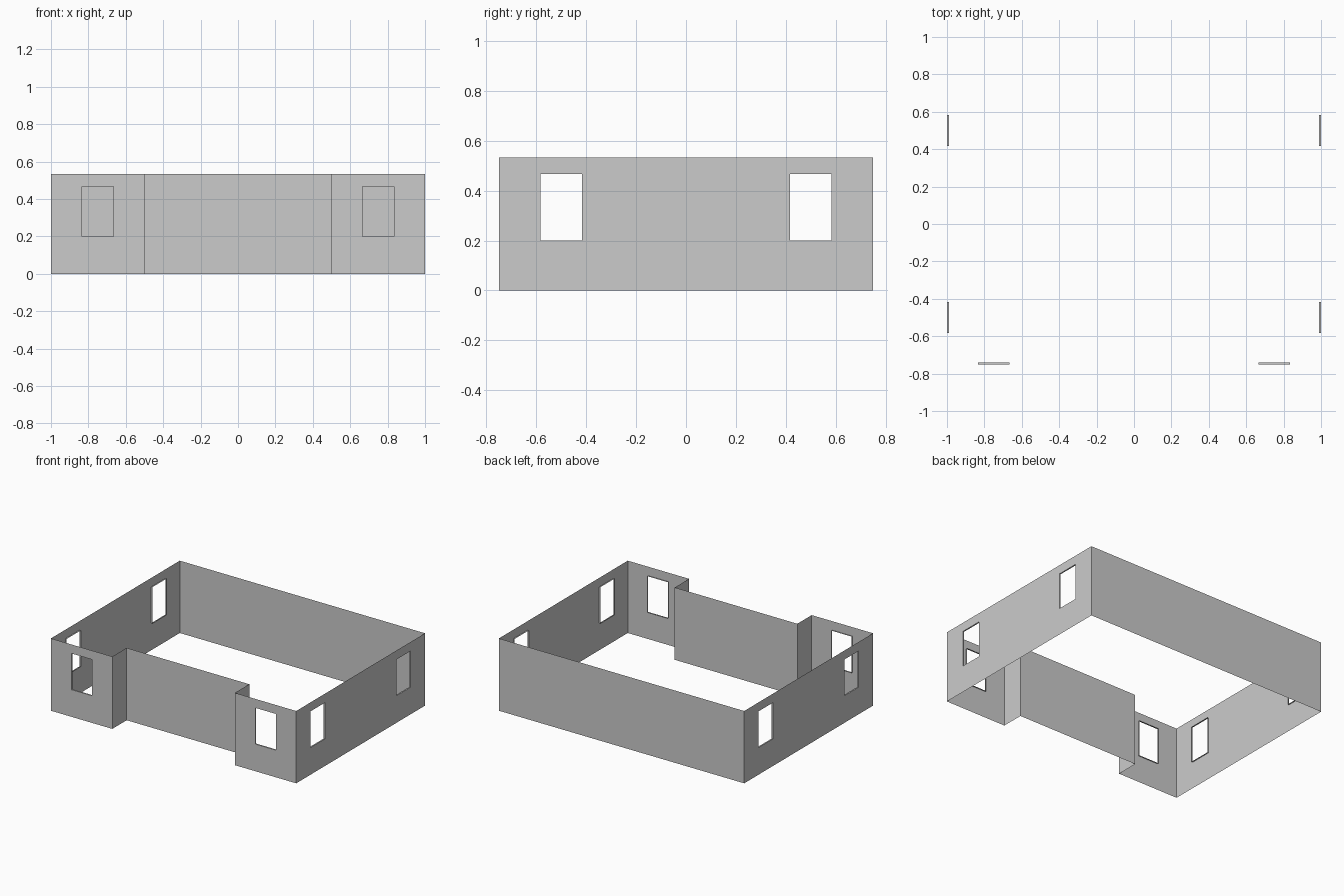
import bpy, bmesh
from mathutils import Vector

if "Cube" in bpy.data.objects:
    bpy.data.objects.remove(bpy.data.objects["Cube"])

HEIGHT = 0.533
SILL, HEAD = 0.2, 0.467
HALF = 0.0833      # half window width
REVEAL = 0.01      # depth of window lining
UP = Vector((0, 0, 1))


def wall(name, start, end, windows=()):
    """Thin wall sheet; windows are centre distances along the wall."""
    a, b = Vector((*start, 0)), Vector((*end, 0))
    along = (b - a).normalized()
    inward = UP.cross(along)
    bm = bmesh.new()

    def pt(u, z, depth=0.0):
        return bm.verts.new(a + along * u + UP * z + inward * depth)

    def panel(u0, u1, z0, z1):
        bm.faces.new([pt(u0, z0), pt(u1, z0), pt(u1, z1), pt(u0, z1)])

    u = 0.0
    for c in sorted(windows):
        l, r = c - HALF, c + HALF
        panel(u, l, 0, HEIGHT)
        panel(l, r, 0, SILL)
        panel(l, r, HEAD, HEIGHT)
        # window lining, facing into the opening
        ring = [(l, SILL), (r, SILL), (r, HEAD), (l, HEAD)]
        for p, q in zip(ring, ring[1:] + ring[:1]):
            bm.faces.new([pt(*p), pt(*q), pt(*q, REVEAL), pt(*p, REVEAL)])
        u = r
    panel(u, (b - a).length, 0, HEIGHT)
    bmesh.ops.remove_doubles(bm, verts=bm.verts, dist=1e-4)
    mesh = bpy.data.meshes.new(name)
    bm.to_mesh(mesh)
    bm.free()
    obj = bpy.data.objects.new(name, mesh)
    bpy.context.collection.objects.link(obj)


X, Y, STEP, INNER = 1.0, 0.75, 0.5, -0.583

# Front wings and the recessed centre
wall("front_wing_left", (-X, -Y), (-STEP, -Y), [0.25])
wall("recess_side_left", (-STEP, -Y), (-STEP, INNER))
wall("recess_wall", (-STEP, INNER), (STEP, INNER))
wall("recess_side_right", (STEP, INNER), (STEP, -Y))
wall("front_wing_right", (STEP, -Y), (X, -Y), [0.25])

# Side and back walls
wall("right_wall", (X, -Y), (X, Y), [0.25, 1.25])
wall("back_wall", (X, Y), (-X, Y))
wall("left_wall", (-X, Y), (-X, -Y), [0.25, 1.25])
